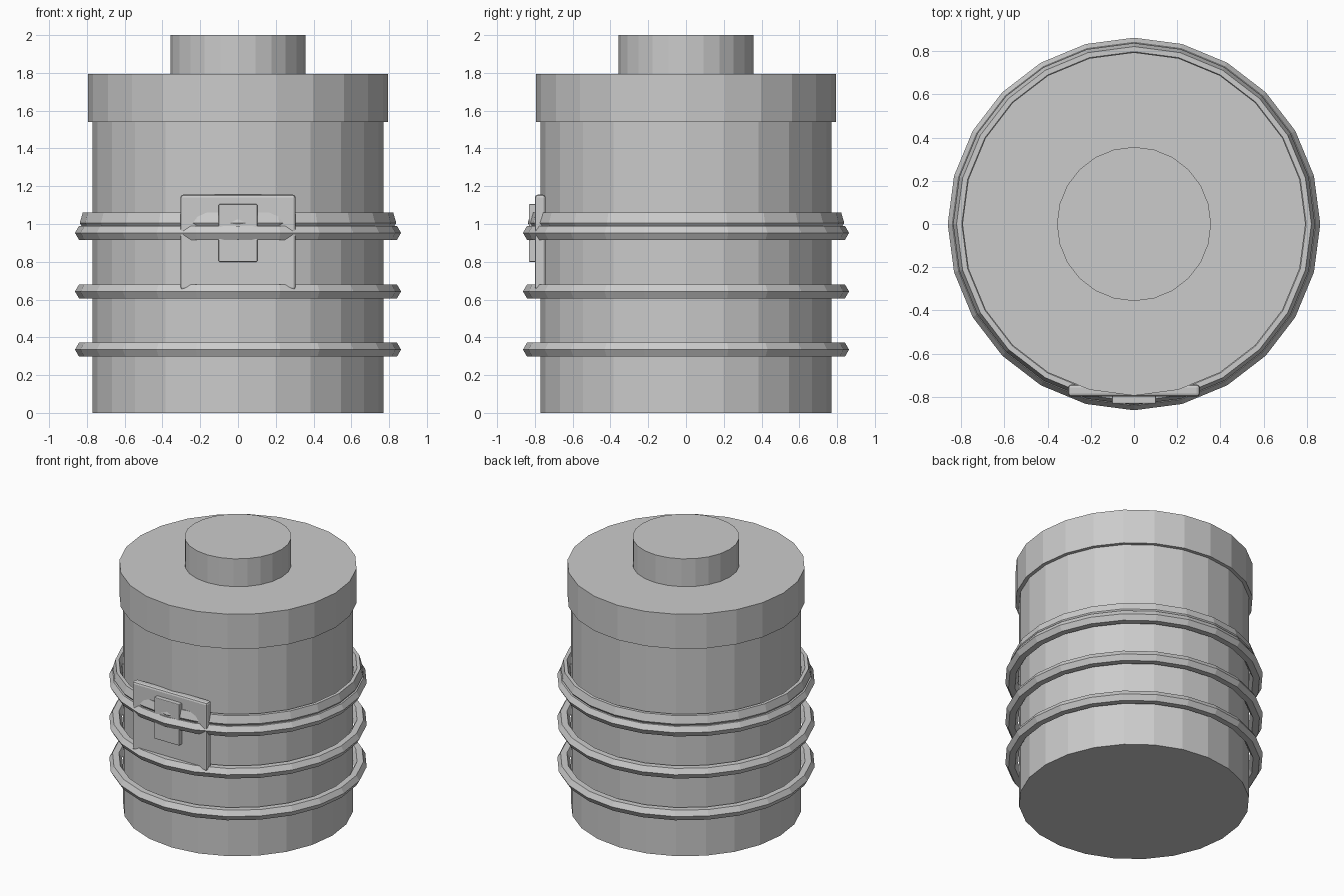
import bpy, bmesh, math

if "Cube" in bpy.data.objects:
    bpy.data.objects.remove(bpy.data.objects["Cube"])

SIDES = 24
grey = bpy.data.materials.new("plain grey")
grey.diffuse_color = (0.6, 0.6, 0.6, 1)
grey.use_nodes = True
grey.node_tree.nodes["Principled BSDF"].inputs["Base Color"].default_value = grey.diffuse_color


def finish(name, bm):
    bmesh.ops.recalc_face_normals(bm, faces=bm.faces[:])
    mesh = bpy.data.meshes.new(name)
    bm.to_mesh(mesh)
    bm.free()
    mesh.materials.append(grey)
    obj = bpy.data.objects.new(name, mesh)
    bpy.context.collection.objects.link(obj)
    return obj


def lathe(name, profile, closed):
    """Spin (radius, z) points round z: a closed ring, or a capped solid."""
    bm = bmesh.new()
    loops = []
    for r, z in profile:
        angles = [2 * math.pi * i / SIDES for i in range(SIDES)]
        loops.append([bm.verts.new((r * math.cos(a), r * math.sin(a), z)) for a in angles])
    pairs = list(zip(loops, loops[1:]))
    if closed:
        pairs.append((loops[-1], loops[0]))
    else:
        bm.faces.new(loops[0])
        bm.faces.new(loops[-1])
    for lo, hi in pairs:
        for i in range(SIDES):
            j = (i + 1) % SIDES
            bm.faces.new((lo[i], lo[j], hi[j], hi[i]))
    return finish(name, bm)


def plate(name, x, y0, y1, z0, z1, bevel):
    """Box centred on x = 0 with softened edges."""
    bm = bmesh.new()
    bmesh.ops.create_cube(bm, size=1)
    for v in bm.verts:
        v.co = (v.co.x * 2 * x, (y0 + y1) / 2 + v.co.y * (y1 - y0),
                (z0 + z1) / 2 + v.co.z * (z1 - z0))
    obj = finish(name, bm)
    mod = obj.modifiers.new("soft edges", "BEVEL")
    mod.width, mod.segments = bevel, 2
    return obj


# Barrel, lid and knob
lathe("body", [(0.77, 0), (0.77, 1.54)], False)
lathe("lid", [(0.795, 1.54), (0.795, 1.795)], False)
lathe("knob", [(0.357, 1.795), (0.357, 2.0)], False)

# Hexagonal hoops round the barrel
for i, z in enumerate((0.335, 0.643, 0.953)):
    hexagon = [(0.82 + 0.043 * math.cos(k * math.pi / 3),
                z + 0.043 * math.sin(k * math.pi / 3)) for k in range(6)]
    lathe(f"hoop_{i + 1}", hexagon, True)

# Sloping collar above the top hoop
lathe("collar", [(0.78, 0.99), (0.828, 0.99), (0.838, 1.005),
                 (0.822, 1.06), (0.798, 1.06), (0.778, 1.02)], True)

# Front latch
plate("latch_plate", 0.305, -0.80, -0.743, 0.65, 1.155, 0.015)
plate("latch_clip", 0.102, -0.832, -0.79, 0.80, 1.105, 0.005)
